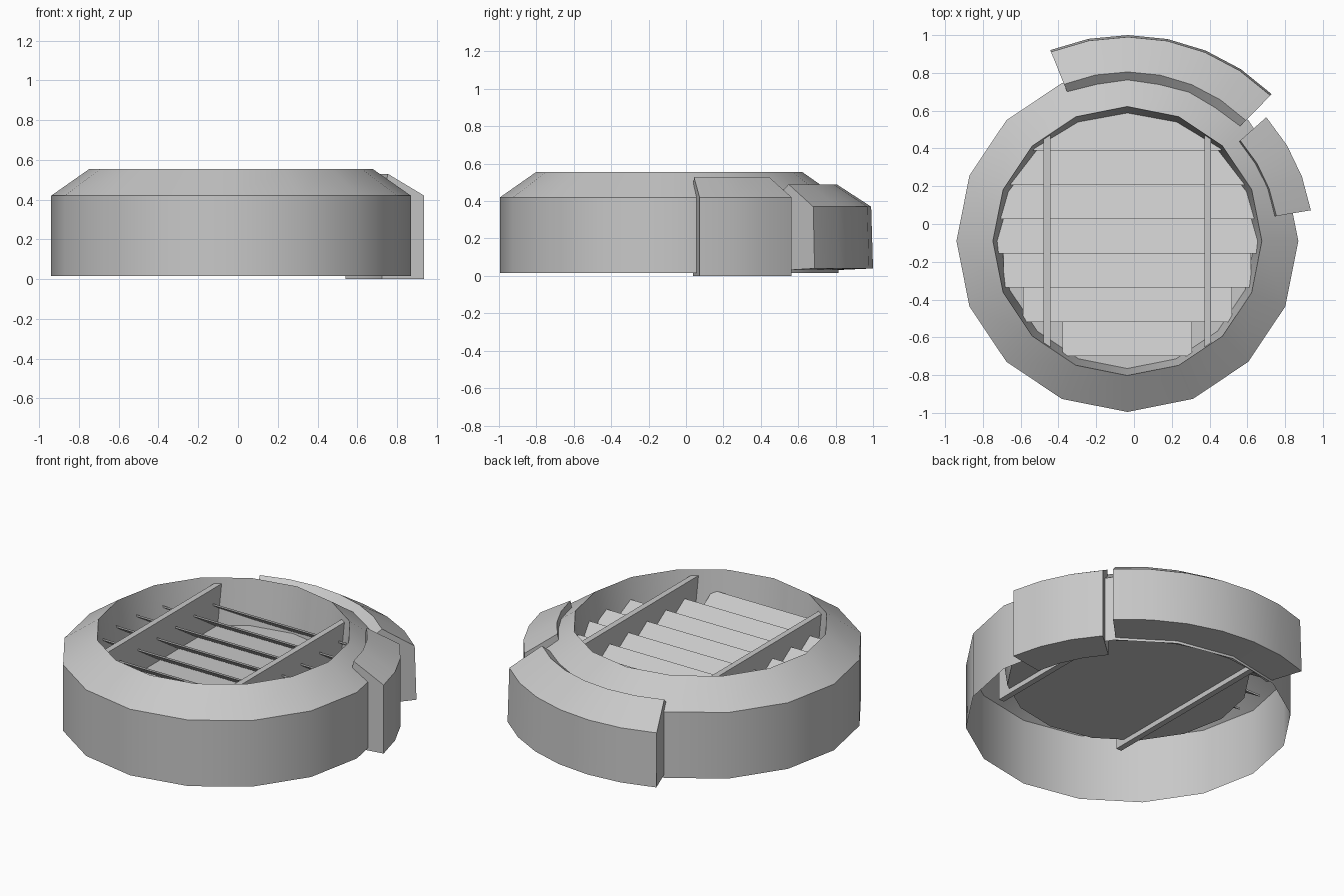
import bpy, bmesh
from math import radians, sin, cos, sqrt
from mathutils import Vector

if "Cube" in bpy.data.objects:
    bpy.data.objects.remove(bpy.data.objects["Cube"])

CENTRE = Vector((-0.035, -0.09, 0))
FLOOR = 0.28

grey = bpy.data.materials.new("light_grey")
grey.use_nodes = True
grey.diffuse_color = (0.58, 0.58, 0.58, 1)
grey.node_tree.nodes["Principled BSDF"].inputs["Base Color"].default_value = grey.diffuse_color


def finish(name, bm, smooth=False):
    bmesh.ops.remove_doubles(bm, verts=bm.verts, dist=1e-5)
    bmesh.ops.recalc_face_normals(bm, faces=bm.faces)
    mesh = bpy.data.meshes.new(name)
    bm.to_mesh(mesh)
    bm.free()
    mesh.materials.append(grey)
    obj = bpy.data.objects.new(name, mesh)
    bpy.context.collection.objects.link(obj)
    if smooth:
        bpy.ops.object.select_all(action='DESELECT')
        obj.select_set(True)
        bpy.context.view_layer.objects.active = obj
        bpy.ops.object.shade_smooth_by_angle(angle=radians(30))
    return obj


def sweep(name, profile, start, end, steps, solid):
    """Sweep a radius/height profile about the housing axis."""
    bm = bmesh.new()
    rows = []
    for i in range(steps + 1):
        a = radians(start + (end - start) * i / steps)
        rows.append([bm.verts.new(CENTRE + Vector((r * cos(a), r * sin(a), z)))
                     for r, z in profile])
    n = len(profile)
    for a, b in zip(rows, rows[1:]):
        for j in range(n if solid else n - 1):
            k = (j + 1) % n
            bm.faces.new((a[j], b[j], b[k], a[k]))
    if solid:
        bm.faces.new(rows[0])
        bm.faces.new(rows[-1])
    return finish(name, bm, True)


def prism(name, section, x0, x1):
    """Extrude a y/z section from x0 to x1."""
    bm = bmesh.new()
    face = bm.faces.new([bm.verts.new((x0, y, z)) for y, z in section])
    out = bmesh.ops.extrude_face_region(bm, geom=[face])
    moved = [g for g in out["geom"] if isinstance(g, bmesh.types.BMVert)]
    bmesh.ops.translate(bm, verts=moved, vec=(x1 - x0, 0, 0))
    return finish(name, bm)


# Sixteen-sided housing, open underneath, with a recessed floor
sweep("housing", [(0.905, 0.015), (0.905, 0.42), (0.712, 0.555),
                  (0.675, FLOOR), (0, FLOOR)], 0, 360, 16, False)

# Clamp blocks hugging the rim
sweep("large_rim_block", [(0.87, 0.03), (1.09, 0.04), (1.08, 0.37),
                          (0.895, 0.49), (0.845, 0.45)], 45.5, 112, 6, True)
sweep("small_rim_block", [(0.77, 0), (0.985, 0), (0.985, 0.42),
                          (0.80, 0.53), (0.79, 0.48)], 9.5, 41.7, 3, True)

# Two rails running front to back
for side, x in (("right", -0.46), ("left", 0.39)):
    half = 0.59
    y0, y1 = CENTRE.y - half, CENTRE.y + half
    prism(side + "_rail", [(y0, 0.25), (y1, 0.25), (y1, 0.52), (y0, 0.52)],
          x - 0.018, x + 0.018)

# Tilted slats, high edge toward the front
for i in range(7):
    y = -0.70 + 0.1815 * i
    half = sqrt(0.70 ** 2 - (y - CENTRE.y) ** 2)
    section = [(y, 0.43), (y + 0.2, 0.30), (y + 0.2, 0.288), (y, 0.418)]
    prism("slat_%d" % (i + 1), section, CENTRE.x - half, CENTRE.x + half)
